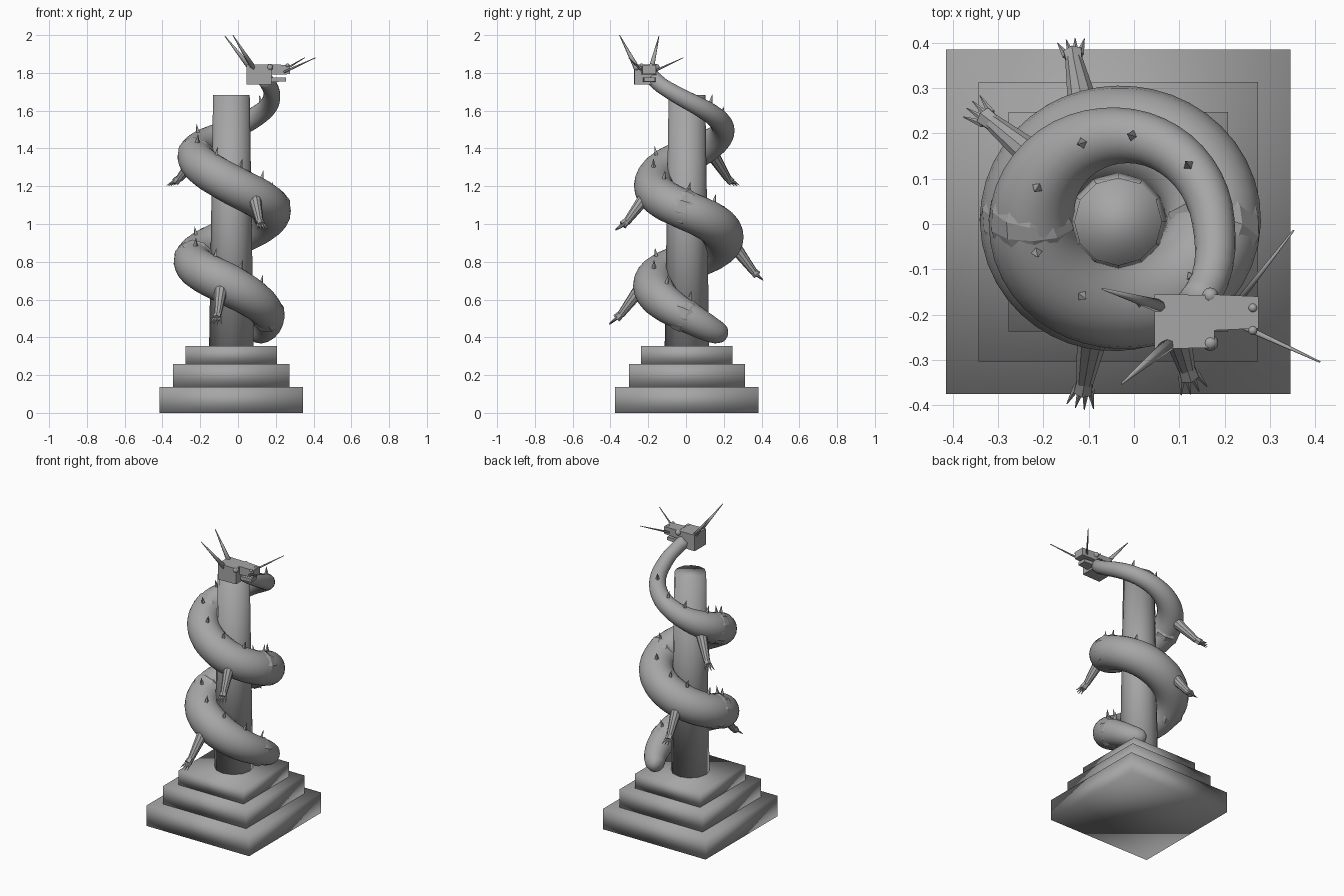
import bpy, bmesh, math, random
from mathutils import Vector, Matrix

random.seed(4)
old = bpy.data.objects.get("Cube")
if old:
    bpy.data.objects.remove(old, do_unlink=True)

stone = bpy.data.materials.new("grey stone")
stone.use_nodes = True
GREY = (0.38, 0.38, 0.38, 1)
stone.diffuse_color = GREY
stone.node_tree.nodes["Principled BSDF"].inputs["Base Color"].default_value = GREY

AXIS = Vector((-0.035, 0.005, 0))
UP = Vector((0, 0, 1))


def finish(name, bm, smooth=True):
    bmesh.ops.recalc_face_normals(bm, faces=bm.faces)
    mesh = bpy.data.meshes.new(name)
    for f in bm.faces:
        f.smooth = smooth
    bm.to_mesh(mesh)
    bm.free()
    mesh.materials.append(stone)
    obj = bpy.data.objects.new(name, mesh)
    bpy.context.collection.objects.link(obj)
    return obj


def add_cone(bm, a, b, r1, r2, sides=8):
    """Tapered limb between two points."""
    a, b = Vector(a), Vector(b)
    d = b - a
    m = Matrix.Translation((a + b) / 2) @ d.to_track_quat('Z', 'Y').to_matrix().to_4x4()
    bmesh.ops.create_cone(bm, cap_ends=True, segments=sides, radius1=r1,
                          radius2=r2, depth=d.length, matrix=m)


def add_box(bm, lo, hi, taper=1.0):
    """Box whose +x end is scaled by taper."""
    lo, hi = Vector(lo), Vector(hi)
    mid, size = (lo + hi) / 2, hi - lo
    for v in bmesh.ops.create_cube(bm, size=1)["verts"]:
        k = taper if v.co.x > 0 else 1
        v.co = mid + Vector((v.co.x * size.x, v.co.y * size.y * k, v.co.z * size.z * k))


# Stepped plinth
for name, half, z0, z1 in (("plinth_bottom", 0.38, 0, 0.138),
                           ("plinth_middle", 0.308, 0.138, 0.26),
                           ("plinth_top", 0.242, 0.26, 0.355)):
    bm = bmesh.new()
    add_box(bm, AXIS + Vector((-half, -half, z0)), AXIS + Vector((half, half, z1)))
    finish(name, bm)

# Tapered pillar
bm = bmesh.new()
add_cone(bm, AXIS + UP * 0.35, AXIS + UP * 1.683, 0.118, 0.097, 12)
pillar = finish("pillar", bm)

# Coiled body: angle, distance from axis, height, thickness
KEYS = [(61, .22, .415, .02), (55, .22, .42, .05), (40, .215, .435, .066),
        (0, .195, .51, .085), (-90, .175, .67, .11), (-180, .2, .8, .105),
        (-270, .19, .93, .11), (-360, .21, 1.07, .105), (-450, .175, 1.21, .105),
        (-540, .19, 1.36, .095), (-630, .19, 1.5, .062), (-720, .21, 1.655, .047),
        (-753, .24, 1.73, .042), (-768, .25, 1.78, .042)]


def sample(i, t):
    """Smooth interpolation between keys i and i + 1."""
    n = len(KEYS) - 1
    p = [KEYS[min(max(j, 0), n)] for j in (i - 1, i, i + 1, i + 2)]
    w = (p[2][0] - p[1][0])
    out = [p[1][0] + w * t]
    for c in (1, 2, 3):
        m1 = (p[2][c] - p[0][c]) / (p[2][0] - p[0][0]) * w
        m2 = (p[3][c] - p[1][c]) / (p[3][0] - p[1][0]) * w
        out.append((2*t**3 - 3*t**2 + 1) * p[1][c] + (t**3 - 2*t**2 + t) * m1
                   + (3*t**2 - 2*t**3) * p[2][c] + (t**3 - t**2) * m2)
    a = math.radians(out[0])
    pos = AXIS + Vector((math.cos(a) * out[1], math.sin(a) * out[1], out[2]))
    return pos, out[3], out[0]


path = []
for i in range(len(KEYS) - 1):
    steps = max(2, round(abs(KEYS[i + 1][0] - KEYS[i][0]) / 8))
    path += [sample(i, s / steps) for s in range(steps)]
path.append(sample(len(KEYS) - 2, 1))


def frame(i):
    """Tangent, upward normal and sideways vector at a path point."""
    t = (path[min(i + 1, len(path) - 1)][0] - path[max(i - 1, 0)][0]).normalized()
    n = (UP - t * UP.dot(t)).normalized()
    return t, n, t.cross(n)


def loft(bm, rings):
    loops = [[bm.verts.new(co) for co in ring] for ring in rings]
    n = len(loops[0])
    for a, b in zip(loops, loops[1:]):
        for k in range(n):
            bm.faces.new((a[k], a[(k + 1) % n], b[(k + 1) % n], b[k]))
    bm.faces.new(loops[0])
    bm.faces.new(loops[-1])


def ring(i, scale=1.0, sides=20, jitter=0.0):
    pos, r, _ = path[i]
    _, n, s = frame(i)
    out = []
    for k in range(sides):
        a = math.tau * k / sides
        rr = r * scale * (1 + random.uniform(-jitter, jitter))
        out.append(pos + (n * math.cos(a) + s * math.sin(a)) * rr)
    return out


bm = bmesh.new()
loft(bm, [ring(i) for i in range(len(path))])
finish("coiled_body", bm)


def nearest(angle):
    return min(range(len(path)), key=lambda i: abs(path[i][2] - angle))


# Ragged overlapping folds where the body sections meet
for angle in (0, -180, -360, -540):
    i = nearest(angle)
    bm = bmesh.new()
    loft(bm, [ring(i - 1, 0.95, 11), ring(i, 1.04, 11, 0.06),
              ring(i + 1, 1.03, 11, 0.06), ring(i + 2, 0.94, 11)])
    finish("body_fold", bm, False)

# Back spikes along the top of the coil
bm = bmesh.new()
for k in range(18):
    i = nearest(-10 - 40 * k)
    pos, r, _ = path[i]
    t, n, s = frame(i)
    foot = pos + n * (r - 0.008)
    add_cone(bm, foot, foot + n * 0.03 + UP * 0.025, 0.014, 0, 4)
finish("back_spikes", bm, False)

# Clawed legs: hip, ankle, toe centre
LEGS = {
    "upper_back_leg": ((-.21, .14, 1.37), (-.31, .222, 1.24), (-.365, .265, 1.20)),
    "lower_back_leg": ((-.11, .25, .89), (-.132, .36, .745), (-.14, .41, .70)),
    "lower_front_leg": ((-.09, -.24, .66), (-.108, -.345, .52), (-.12, -.41, .465)),
    "upper_front_leg": ((.085, -.21, 1.15), (.115, -.315, 1.01), (.135, -.375, .965)),
}
for name, (hip, ankle, toe) in LEGS.items():
    bm = bmesh.new()
    hip, ankle, toe = Vector(hip), Vector(ankle), Vector(toe)
    add_cone(bm, hip, ankle, 0.036, 0.02, 10)
    palm = ankle.lerp(toe, 0.35)
    add_cone(bm, ankle + (hip - ankle) * 0.06, palm, 0.019, 0.023, 6)
    side = (toe - ankle).cross(UP).normalized()
    for k in (-1.5, -0.5, 0.5, 1.5):
        tip = toe + side * k * 0.02 - (toe - ankle) * 0.08 * abs(k)
        add_cone(bm, palm + side * k * 0.01 - (toe - ankle) * 0.1, tip, 0.009, 0.001, 5)
    finish(name, bm, False)

# Head with snout and lower jaw
bm = bmesh.new()
add_box(bm, (0.045, -0.275, 1.738), (0.177, -0.155, 1.845), 0.97)
finish("head", bm, False)
bm = bmesh.new()
add_box(bm, (0.165, -0.235, 1.79), (0.275, -0.155, 1.845), 0.88)
finish("snout", bm, False)
bm = bmesh.new()
add_box(bm, (0.165, -0.228, 1.752), (0.255, -0.16, 1.777), 0.85)
finish("lower_jaw", bm, False)

# Eyes and nostrils
bm = bmesh.new()
for sgn in (-1, 1):
    for x, off, z, r in ((0.168, 0.052, 1.83, 0.018), (0.262, 0.025, 1.84, 0.01)):
        bmesh.ops.create_uvsphere(bm, u_segments=12, v_segments=8, radius=r,
                                  matrix=Matrix.Translation((x, -0.21 + sgn * off, z)))
finish("eyes_and_nostrils", bm)

# Horns sweeping back and whiskers reaching forward
for name, base, tip, r in (
        ("left_horn", (.07, -.185, 1.82), (-.07, -.143, 1.995), .016),
        ("right_horn", (.085, -.258, 1.82), (-.027, -.352, 2.0), .016),
        ("left_whisker", (.235, -.165, 1.81), (.352, -.014, 1.88), .007),
        ("right_whisker", (.245, -.228, 1.805), (.41, -.304, 1.88), .007)):
    bm = bmesh.new()
    add_cone(bm, base, tip, r, 0.002, 8)
    finish(name, bm)
